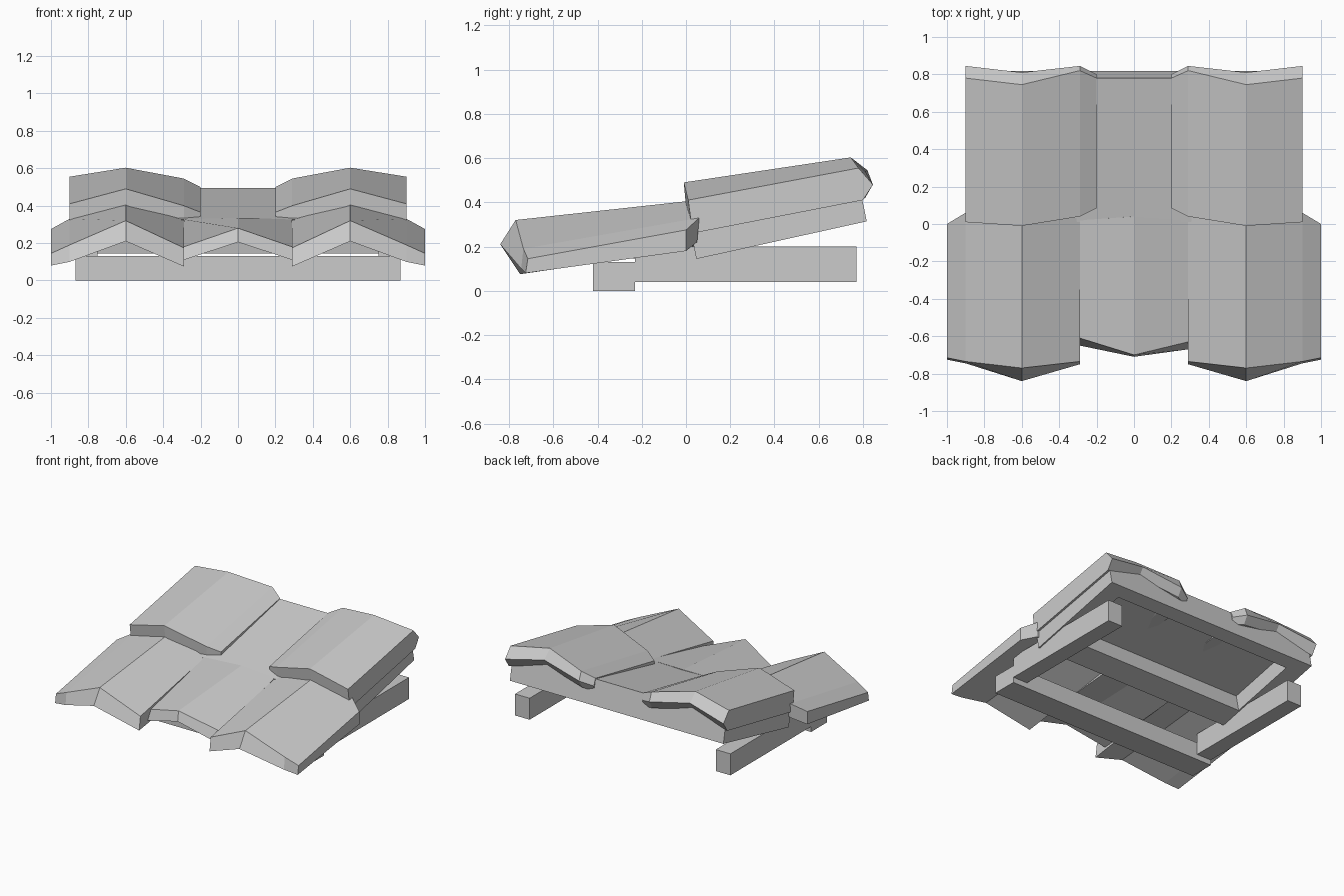
import bpy, bmesh

if "Cube" in bpy.data.objects:
    bpy.data.objects.remove(bpy.data.objects["Cube"])


def tile(name, stations, sign=1):
    """Folded slab. Each station: x, then a ring of (y, z) pairs: front top, front bottom, back bottom ... back top."""
    bm = bmesh.new()
    rows = []
    for s in stations:
        rows.append([bm.verts.new((s[0] * sign, s[i], s[i + 1])) for i in range(1, len(s), 2)])
    n = len(rows[0])
    for a, b in zip(rows, rows[1:]):
        for i in range(n):
            j = (i + 1) % n
            bm.faces.new((a[i], a[j], b[j], b[i]))
    bm.faces.new(rows[0])
    bm.faces.new(rows[-1])
    bmesh.ops.recalc_face_normals(bm, faces=bm.faces)
    mesh = bpy.data.meshes.new(name)
    bm.to_mesh(mesh)
    bm.free()
    bpy.context.collection.objects.link(bpy.data.objects.new(name, mesh))


def beam(name, x0, x1, y0, y1, z0, z1):
    bpy.ops.mesh.primitive_cube_add(size=1, location=((x0 + x1) / 2, (y0 + y1) / 2, (z0 + z1) / 2))
    ob = bpy.context.object
    ob.name = name
    ob.scale = (x1 - x0, y1 - y0, z1 - z0)


def board(name, x0, x1, y0, y1, depth):
    """Sloping board hung below the roof plane; its ends are square to the slope."""
    def top(y):
        return .323 + .221 * y
    lean, low = .2 * depth, depth * .98
    tile(name, [(x, y0, top(y0), y0 + lean, top(y0) - low, y1 + lean, top(y1) - low, y1, top(y1))
                for x in (x0, x1)])


# Folded tiles, outermost station first
front_outer = [
    (1.00, -.715, .145, -.725, .08, .00, .18, .00, .275),
    (0.90, -.735, .19, -.745, .10, .05, .22, .06, .33),
    (0.60, -.77, .32, -.84, .21, .05, .30, .05, .41),
    (0.29, -.735, .175, -.75, .075, .03, .19, .03, .325),
]
# The back ends are pointed, so these have an extra point there
back_outer = [
    (0.90, .01, .41, .03, .26, .80, .41, .845, .48, .78, .555),
    (0.60, -.01, .49, .00, .38, .77, .48, .81, .54, .745, .603),
    (0.29, .04, .40, .05, .31, .81, .42, .845, .48, .82, .545),
    (0.20, .085, .365, .085, .33, .78, .40, .80, .45, .78, .50),
]
front_middle = [
    (-.29, -.61, .18, -.65, .11, .03, .17, .02, .327),
    (0.00, -.70, .28, -.71, .205, .04, .23, .04, .335),
    (0.29, -.63, .18, -.67, .11, .03, .17, .02, .327),
]
for side, sign in (("left", -1), ("right", 1)):
    tile("front_tile_" + side, front_outer, sign)
    tile("back_tile_" + side, back_outer, sign)
tile("front_tile_middle", front_middle)

# Sloping roof panel under the back row, with rim boards, open below
board("roof_panel", -.88, .88, .01, .78, .06)
board("rim_front", -.88, .88, .01, .18, .185)
board("rim_back", -.88, .88, .68, .78, .185)
for side, sign in (("left", -1), ("right", 1)):
    a, b = sorted((.74 * sign, .88 * sign))
    board("rim_" + side, a, b, .18, .68, .185)

# Supporting frame
beam("front_cross_beam", -.87, .87, -.42, -.23, 0, .13)
for side, sign, end in (("left", -1, .72), ("right", 1, .77)):
    a, b = sorted((.75 * sign, .87 * sign))
    beam("side_rail_" + side, a, b, -.23, end, .04, .20)
